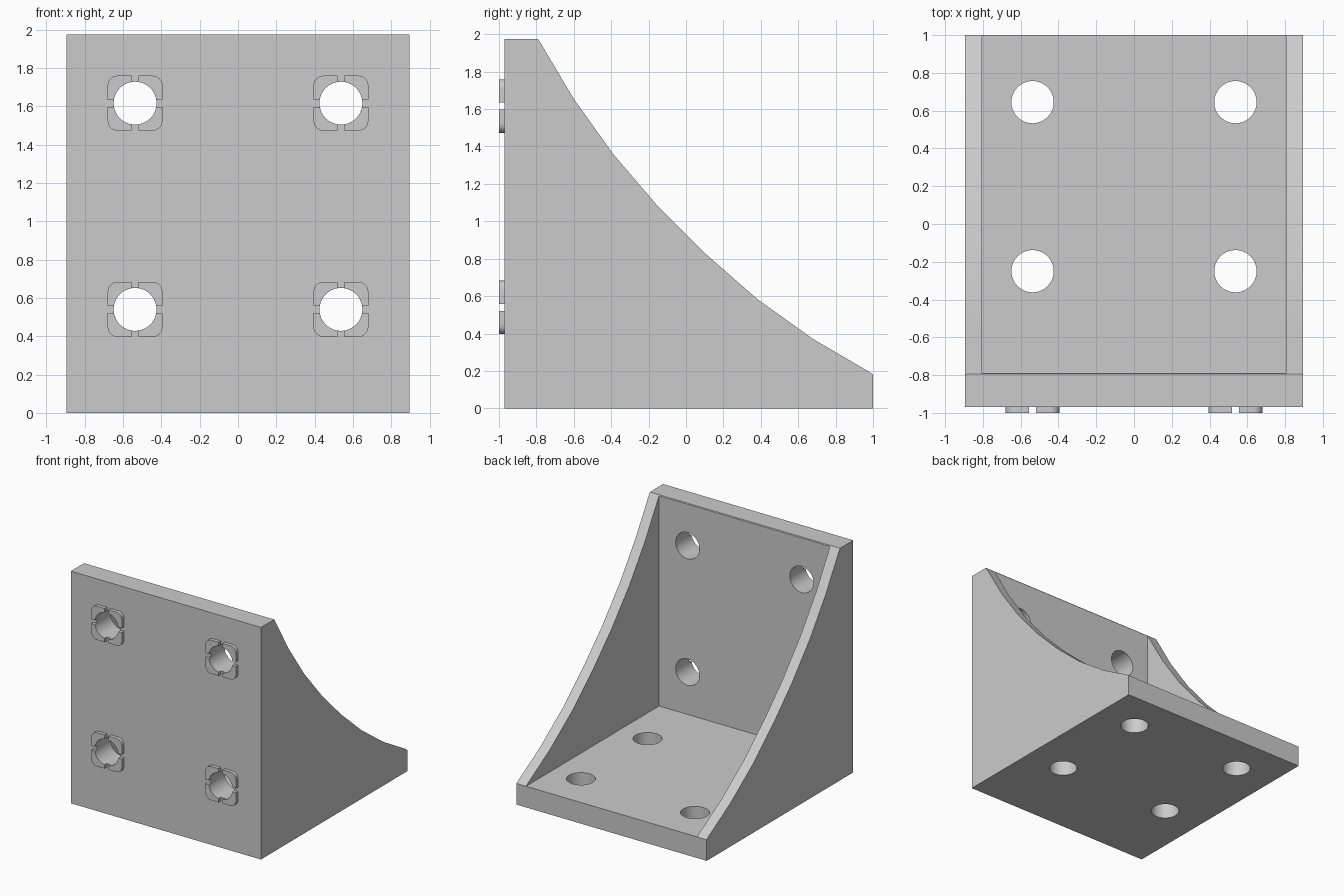
import bpy, bmesh, math
from mathutils import Vector

if "Cube" in bpy.data.objects:
    bpy.data.objects.remove(bpy.data.objects["Cube"], do_unlink=True)

HALF_W, WALL = 0.895, 0.09
FRONT, BACK, TOP = -0.97, 1.0, 1.975
PLATE_Y, BASE_Z = -0.788, 0.18
HOLE_R, HOLE_X = 0.112, 0.537
SLOT, PAD, ROUND = 0.019, 0.143, 0.05

grey = bpy.data.materials.new("light_grey")
grey.use_nodes = True
grey.diffuse_color = (0.6, 0.6, 0.6, 1)
grey.node_tree.nodes["Principled BSDF"].inputs["Base Color"].default_value = (0.6, 0.6, 0.6, 1)


def make_object(name, prisms):
    """Each prism is a list of 3D outline points and a vector to extrude along."""
    bm = bmesh.new()
    for outline, along in prisms:
        face = bm.faces.new([bm.verts.new(p) for p in outline])
        new = bmesh.ops.extrude_face_region(bm, geom=[face])["geom"]
        verts = [v for v in new if isinstance(v, bmesh.types.BMVert)]
        bmesh.ops.translate(bm, verts=verts, vec=Vector(along))
    bmesh.ops.recalc_face_normals(bm, faces=bm.faces)
    mesh = bpy.data.meshes.new(name)
    bm.to_mesh(mesh)
    bm.free()
    mesh.materials.append(grey)
    obj = bpy.data.objects.new(name, mesh)
    bpy.context.collection.objects.link(obj)
    return obj


def arc(cx, cy, r, a0, a1, n):
    angles = [a0 + (a1 - a0) * i / n for i in range(n + 1)]
    return [(cx + r * math.cos(a), cy + r * math.sin(a)) for a in angles]


def cut(target, cutter):
    cutter.hide_render = True
    mod = target.modifiers.new("cut", 'BOOLEAN')
    mod.operation, mod.solver, mod.object = 'DIFFERENCE', 'EXACT', cutter
    bpy.context.view_layer.objects.active = target
    bpy.ops.object.modifier_apply(modifier=mod.name)
    bpy.data.objects.remove(cutter, do_unlink=True)


def smooth(obj):
    bpy.ops.object.select_all(action='DESELECT')
    obj.select_set(True)
    bpy.context.view_layer.objects.active = obj
    bpy.ops.object.shade_smooth_by_angle(angle=math.radians(25))


# Bracket body: side profile with a faceted concave slope
side = [(FRONT, 0), (BACK, 0), (BACK, BASE_Z), (0.975, 0.198), (0.68, 0.37),
        (0.38, 0.585), (0.10, 0.83), (-0.15, 1.08), (-0.39, 1.36),
        (-0.60, 1.655), (-0.783, 1.962), (-0.793, TOP), (FRONT, TOP)]
body = make_object("bracket_body", [([(-HALF_W, y, z) for y, z in side], (2 * HALF_W, 0, 0))])

# Hollow between the two side walls
inner = HALF_W - WALL
pocket = [(PLATE_Y, BASE_Z), (1.3, BASE_Z), (1.3, 2.3), (PLATE_Y, 2.3)]
cut(body, make_object("pocket_cutter", [([(-inner, y, z) for y, z in pocket], (2 * inner, 0, 0))]))

# Four bolt holes in the upright plate and four in the base
FRONT_Z, BASE_Y = (0.54, 1.616), (-0.25, 0.645)
circle = arc(0, 0, HOLE_R, 0, math.tau, 40)[:-1]
drills = []
for x in (-HOLE_X, HOLE_X):
    for z in FRONT_Z:
        drills.append(([(x + u, -1.1, z + v) for u, v in circle], (0, 0.45, 0)))
    for y in BASE_Y:
        drills.append(([(x + u, y + v, -0.1) for u, v in circle], (0, 0, 0.4)))
cut(body, make_object("hole_cutter", drills))
smooth(body)

# Slotted locating pads around the front holes
a = math.asin(SLOT / HOLE_R)
quarter = arc(0, 0, HOLE_R, a, math.pi / 2 - a, 8)
quarter += [(SLOT, PAD)]
quarter += arc(PAD - ROUND, PAD - ROUND, ROUND, math.pi / 2, 0, 6)
quarter += [(PAD, SLOT)]
for side_name, x in (("right", -HOLE_X), ("left", HOLE_X)):
    for level, z in zip(("lower", "upper"), FRONT_Z):
        parts = [([(x + sx * u, FRONT, z + sz * v) for u, v in quarter], (0, -0.03, 0))
                 for sx in (-1, 1) for sz in (-1, 1)]
        smooth(make_object(f"{level}_{side_name}_locating_pad", parts))
